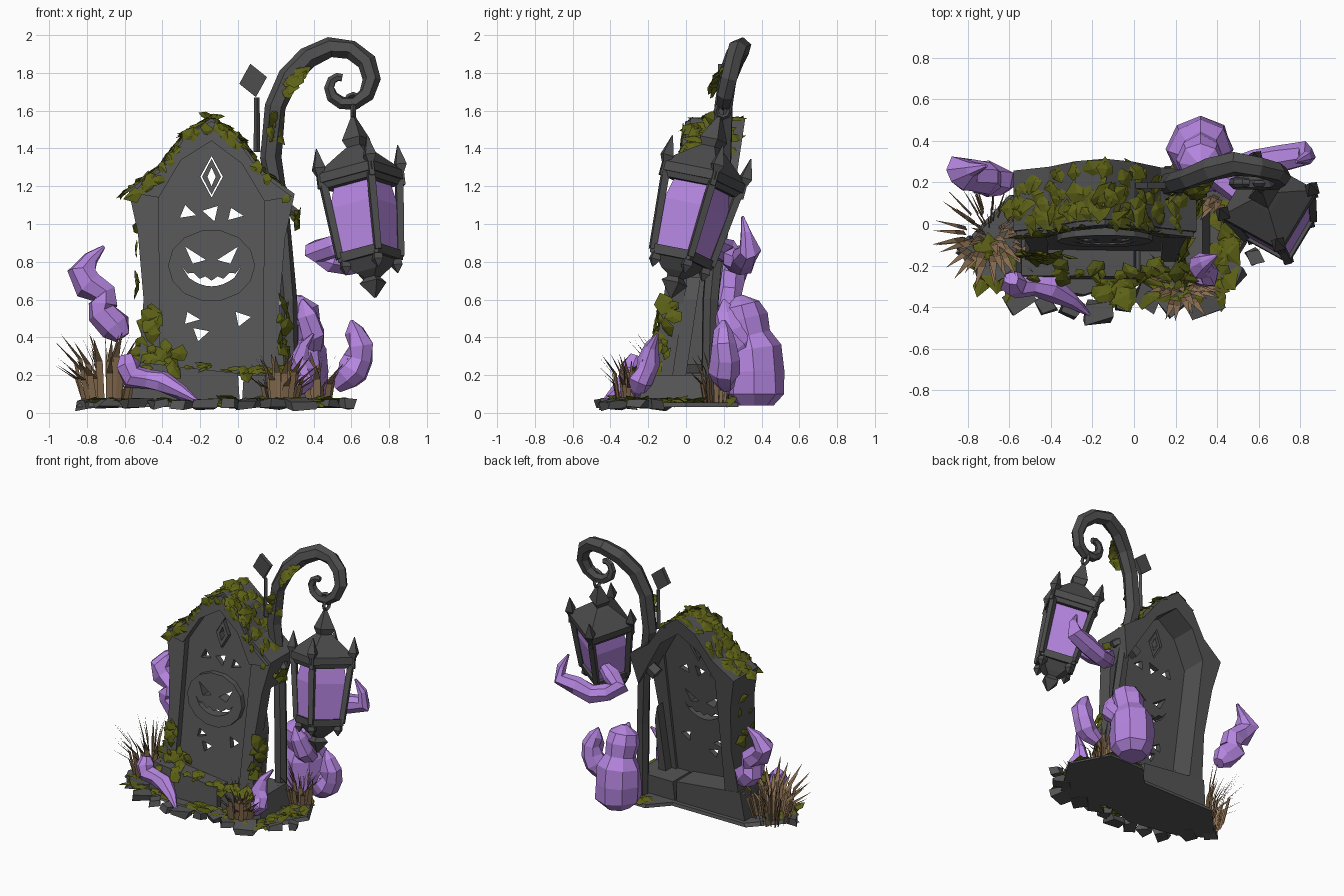
import bpy, bmesh, math, random
from mathutils import Vector, Matrix

if "Cube" in bpy.data.objects:
    bpy.data.objects.remove(bpy.data.objects["Cube"])

random.seed(7)
LEAN = 0.15  # the headstone leans back
MID = -0.14  # its mirror axis


def material(name, rgb):
    m = bpy.data.materials.new(name)
    m.diffuse_color = (*rgb, 1)
    m.use_nodes = True
    m.node_tree.nodes["Principled BSDF"].inputs["Base Color"].default_value = m.diffuse_color
    return m


STONE = material("dark stone", (0.09, 0.09, 0.09))
IRON = material("dark iron", (0.075, 0.075, 0.075))
MOSS = material("moss green", (0.11, 0.12, 0.008))
SPIRIT = material("spirit purple", (0.46, 0.235, 0.74))
GRASS = material("dry grass", (0.25, 0.155, 0.08))


def jit(s):
    return random.uniform(-s, s)


def finish(name, bm, mat, matrix=None):
    bmesh.ops.recalc_face_normals(bm, faces=bm.faces)
    me = bpy.data.meshes.new(name)
    bm.to_mesh(me)
    bm.free()
    me.materials.append(mat)
    if matrix:
        me.transform(matrix)
    bpy.context.collection.objects.link(bpy.data.objects.new(name, me))


def plate(name, loops, y0, y1, mat, lean=LEAN):
    """Extruded x/z outline; loops after the first are holes."""
    bm = bmesh.new()
    caps = [[], []]
    for loop in loops:
        rows = [[bm.verts.new((x, y + lean * z, z)) for x, z in loop] for y in (y0, y1)]
        n = len(loop)
        for i in range(n):
            j = (i + 1) % n
            for k in (0, 1):
                caps[k].append(bm.edges.new((rows[k][i], rows[k][j])))
            bm.faces.new((rows[0][i], rows[0][j], rows[1][j], rows[1][i]))
    for edges in caps:
        bmesh.ops.triangle_fill(bm, use_beauty=True, edges=edges)
    finish(name, bm, mat)


def tube(name, path, radii, mat, sides=6, jitter=0.0, matrix=None, turn=0.0):
    """Sweep a polygon along a path with a radius at each point."""
    bm = bmesh.new()
    pts = [Vector(p) for p in path]
    rings, side, last = [], None, None
    for i, p in enumerate(pts):
        t = (pts[min(i + 1, len(pts) - 1)] - pts[max(i - 1, 0)]).normalized()
        if side is None:
            side = t.cross(Vector((0, 1, 0))).normalized()
        else:
            side = last.rotation_difference(t) @ side
        last = t
        up = t.cross(side)
        ring = []
        for k in range(sides):
            a = math.tau * k / sides + turn
            r = radii[i] * (1 + jit(jitter))
            ring.append(bm.verts.new(p + side * math.cos(a) * r + up * math.sin(a) * r))
        rings.append(ring)
    for a, b in zip(rings, rings[1:]):
        for k in range(sides):
            j = (k + 1) % sides
            bm.faces.new((a[k], a[j], b[j], b[k]))
    bm.faces.new(rings[0])
    bm.faces.new(rings[-1])
    finish(name, bm, mat, matrix)


def wisp(name, r, *path):
    """Crumpled smoke strand: a tube with wobbling midpoints and a pointed end."""
    pts = [Vector(path[0])]
    for p in path[1:]:
        p = Vector(p)
        pts += [pts[-1].lerp(p, 0.5) + Vector((jit(.02), jit(.01), jit(.01))), p]
    n = len(pts) - 1
    radii = [r * min(1, .6 + 3 * i / n, .12 + 3.2 * (1 - i / n)) for i in range(n + 1)]
    tube(name, pts, radii, SPIRIT, 7, .2)


def moss(name, a, b, normal, count, size=.05, spread=.04):
    """Crumpled leaf sheets scattered along a segment of a surface."""
    bm = bmesh.new()
    a, b, normal = Vector(a), Vector(b), Vector(normal).normalized()
    for _ in range(count):
        off = Vector((jit(spread), jit(spread), jit(spread)))
        c = a.lerp(b, random.random()) + off - normal * off.dot(normal)
        nrm = (normal + Vector((jit(.4), jit(.4), jit(.4)))).normalized()
        u = nrm.orthogonal().normalized()
        w = nrm.cross(u)
        s = size * random.uniform(.6, 1.3)
        mid = bm.verts.new(c + nrm * s * .25)
        rim = []
        for k in range(5):
            ang, r = k * math.tau / 5 + jit(.4), s * random.uniform(.6, 1.3)
            rim.append(bm.verts.new(c + (u * math.cos(ang) + w * math.sin(ang)) * r))
        for k in range(5):
            bm.faces.new((mid, rim[k], rim[(k + 1) % 5]))
    finish(name, bm, MOSS)


def grass(name, x, y, radius, height, count):
    bm = bmesh.new()
    for _ in range(count):
        a, d = random.uniform(0, math.tau), radius * math.sqrt(random.random())
        out = Vector((math.cos(a), math.sin(a), 0))
        root = Vector((x, y, .04)) + out * d * .7
        h = height * random.uniform(.45, 1)
        w = Vector((-out.y, out.x, 0)).lerp(Vector((1, 0, 0)), .4) * .018
        mid = root + out * d * .25 + Vector((0, 0, h * .65))
        tip = root + out * (d * .8 + .02) + Vector((0, 0, h))
        v = [bm.verts.new(p) for p in (root - w, root + w, mid + w, mid - w, tip)]
        bm.faces.new(v[:4])
        bm.faces.new((v[3], v[2], v[4]))
    finish(name, bm, GRASS)


# ground slab and plinth
ground = [(-.86, -.14), (-.62, -.28), (-.25, -.35), (-.02, -.28), (.2, -.36), (.4, -.32),
          (.6, 0), (.45, .28), (.15, .28), (.02, .14), (-.6, .14)]
bm = bmesh.new()
for z, s in ((.03, 1), (.055, .97)):
    bm.faces.new([bm.verts.new((x * s, y * s, z)) for x, y in ground])
bmesh.ops.bridge_loops(bm, edges=bm.edges[:])
finish("ground_slab", bm, STONE)
plate("plinth_left", [[(-.57, .04), (.01, .04), (0, .21), (-.54, .27)]], -.27, .1, STONE, .08)
plate("plinth_right", [[(.02, .04), (.37, .04), (.33, .2), (.03, .2)]], -.25, .1, STONE, .08)


# arched headstone frame, half profiles mirrored about its axis
def mirrored(half):
    return [(MID - x, z) for x, z in half] + [(MID + x, z - .02) for x, z in reversed(half) if x]


outer = mirrored([(.39, .2), (.36, .6), (.39, .95), (.44, 1.18), (.27, 1.3), (.14, 1.48), (0, 1.56)])
inner = mirrored([(.27, .2), (.28, 1.14), (.16, 1.34), (0, 1.44)])
plate("headstone_frame_front", [outer + inner[::-1]], -.21, -.1, STONE)
# the rear right of the frame is broken away below the shoulder
plate("headstone_frame_rear", [outer[:11] + inner[5::-1]], -.1, .08, STONE)
plate("broken_wall", [[(.17, .18), (.23, .18), (.22, .6), (.19, .72)]], -.1, -.03, STONE)
trim = [(MID + (x - MID) * .97, z - .015) for x, z in outer[3:10]]
plate("arch_trim", [trim + inner[-2:0:-1]], -.235, -.2, STONE)


# pierced panel with carved face
def ring(x, z, rx, rz, n, turn=0.0):
    return [(x + rx * math.cos(turn + i * math.tau / n), z + rz * math.sin(turn + i * math.tau / n)) for i in range(n)]


eye = [(.14, .88), (.03, .81), (.1, .79)]
smile = [(u / 5 * .16, .7 + .06 * (u / 5) ** 2 + (.02 if u % 2 else 0)) for u in range(-5, 6)]
smile += [(u / 5 * .15, .67 + .07 * (u / 5) ** 2) for u in range(4, -5, -1)]
face = [[(MID + x, z) for x, z in p] for p in (eye, [(-x, z) for x, z in eye], smile)]
shards = [ring(x, z, .05, .045 + jit(.01), 3, x * 9) for x, z in
          ((-.27, 1.06), (-.02, 1.05), (-.14, 1.06), (-.25, .5), (.02, .5), (-.2, .42))]
panel = [(MID + (x - MID) * 1.04, z + .01) for x, z in inner]
plate("back_panel", [panel, ring(MID, 1.25, .06, .11, 4)] + shards + face, -.16, -.12, STONE)
plate("carved_face", [ring(MID, .78, .23, .19, 14)] + face, -.2, -.155, STONE)
plate("diamond_ornament", [ring(MID, 1.25, .05, .095, 4), ring(MID, 1.25, .022, .05, 4)], -.18, -.13, STONE)

# lamp post ending in a spiral hook
post = [(.28, .12, .04), (.27, .13, .6), (.23, .17, 1.05), (.17, .19, 1.35), (.2, .2, 1.62), (.27, .22, 1.78),
        (.37, .26, 1.88)]
for i in range(12):
    a, r = math.radians(110 - i * 34), .2 - .0155 * i
    post.append((.555 + r * math.cos(a), max(.2, .29 - .02 * i), 1.745 + r * math.sin(a)))
tube("lamp_post", post, [.046] * 3 + [.057] * 4 + [.056 - .0033 * i for i in range(12)], IRON, 6, .1)
tube("post_bracket", [(.12, .17, 1.02), (.24, .17, 1.1), (.31, .13, 1.05)], [.05, .05, .03], IRON, 5, .1)
tube("spear_rod", [(.1, .19, 1.38), (.1, .19, 1.67)], [.018, .014], IRON, 4)
plate("spear_tip", [ring(.08, 1.76, .075, .09, 4, .2)], .17, .2, IRON, 0)

# chain links between hook and lantern
for i in range(2):
    bpy.ops.mesh.primitive_torus_add(major_segments=8, minor_segments=4, major_radius=.036, minor_radius=.014,
                                     location=(.61, .195, 1.65 - i * .05), rotation=(math.pi / 2, 0, i * math.pi / 2))
    bpy.context.object.name = f"chain_link_{i + 1}"
    bpy.context.object.data.materials.append(IRON)

# hanging lantern, built upright below its origin then tilted
axis = Vector((-.12, .27, 1)).normalized()
L = (Matrix.Translation((.61, .18, 1.57)) @ Vector((0, 0, 1)).rotation_difference(axis).to_matrix().to_4x4()
     @ Matrix.Rotation(math.radians(-30), 4, 'Z'))


def square(name, zs, halves, mat, jitter=0.0):
    tube(name, [(0, 0, z) for z in zs], [h * math.sqrt(2) for h in halves], mat, 4, jitter, L, math.pi / 4)


square("lantern_roof", (-.36, -.31, -.19, -.17, -.13, 0), (.17, .17, .06, .04, .055, .008), IRON)
square("lantern_eave", (-.39, -.35), (.15, .165), IRON)
square("lantern_floor", (-.8, -.75), (.125, .13), IRON)
square("lantern_bottom", (-.8, -.86, -.89, -.92, -1), (.1, .06, .03, .05, .005), IRON, .1)
square("lantern_glow", (-.77, -.5, -.39), (.11, .128, .11), SPIRIT, .05)
for sx in (-1, 1):
    for sy in (-1, 1):
        def corner(name, h0, h1, zs, radii):
            steps = [h0 + (h1 - h0) * i / (len(zs) - 1) for i in range(len(zs))]
            tube(name, [(sx * h, sy * h, z) for h, z in zip(steps, zs)], radii, IRON, 4, 0, L)
        corner("lantern_corner_bar", .147, .118, (-.37, -.78), (.027, .024))
        corner("lantern_corner_spike", .158, .158, (-.39, -.32, -.28, -.17), (.02, .02, .042, .003))
        corner("lantern_foot", .1, .1, (-.78, -.83, -.87), (.025, .035, .004))

# drifting spirit wisps
wisp("wisp_left", .082, (-.61, .2, .4), (-.72, .22, .53), (-.71, .23, .63), (-.83, .25, .75), (-.71, .28, .88))
wisp("wisp_front_left", .06, (-.59, -.26, .3), (-.56, -.29, .19), (-.4, -.31, .16), (-.21, -.44, .06))
wisp("wisp_front_right", .056, (.28, -.26, .1), (.36, -.24, .17), (.32, -.2, .27), (.4, -.15, .42))
wisp("wisp_right", .075, (.52, .22, .14), (.61, .2, .22), (.65, .2, .36), (.6, .2, .49))
wisp("wisp_lantern", .064, (.62, .1, .92), (.42, .22, .85), (.58, .3, .8), (.83, .33, .86), (.78, .3, 1.04))
wisp("spirit_arm", .068, (.38, .33, .3), (.4, .23, .42), (.34, .2, .6))
body = [(.04, .1), (.1, .155), (.22, .165), (.34, .15), (.41, .11), (.5, .12), (.57, .1), (.62, .02)]
tube("spirit_body", [(.32, .36 - max(0, z - .3) * .25, z) for z, r in body], [r for z, r in body], SPIRIT, 8, .06)

# fallen stone chips along the front edge of the slab
for i in range(12):
    s, t = random.uniform(.07, .14), i / 11
    bm = bmesh.new()
    bmesh.ops.create_cube(bm, size=1)
    for v in bm.verts:
        v.co = [c * k * (1 + jit(.35)) for c, k in zip(v.co, (s * 1.1, s * .9, .045))]
    place = (-.8 + 1.38 * t, -.13 - .28 * math.sin(math.pi * t) ** .6 + jit(.05), .048)
    finish(f"stone_chip_{i + 1}", bm, STONE, Matrix.Translation(place) @ Matrix.Rotation(jit(3), 4, 'Z')
           @ Matrix.Rotation(jit(.2), 4, 'X'))

# moss along the arch top: rows across its depth, and a fringe hanging over the front
for i in range(3, 9):
    (x0, z0), (x1, z1) = outer[i], outer[i + 1]
    for j, y in enumerate((-.16, -.08, .0)):
        moss(f"moss_arch_{i}_{j}", (x0, y + LEAN * z0, z0), (x1, y + LEAN * z1, z1), (z0 - z1, 0, x1 - x0),
             8 - 2 * j if i < 8 else 3, .053)
    moss(f"moss_fringe_{i}", (x0, LEAN * z0 - .24, z0 - .04), (x1, LEAN * z1 - .24, z1 - .04), (0, -1, .15),
         5 if i < 7 else 2, .04, .02)
# moss on pillars, plinth, ground and post
moss("moss_left_pillar", (-.5, -.17, .25), (-.46, -.13, .58), (-.3, -1, 0), 14)
moss("moss_panel_foot", (-.42, -.16, .3), (-.3, -.16, .3), (0, -1, .2), 5)
moss("moss_left_side", (-.53, 0, .3), (-.54, .08, 1.1), (-1, 0, 0), 12, .04, .09)
moss("moss_right_pillar", (.24, -.14, .25), (.24, -.1, .6), (1, -.6, 0), 12)
moss("moss_shoulder", (.3, .03, 1.1), (.31, .08, 1.02), (1, -.3, 0), 5, .045)
moss("moss_plinth_edge", (-.55, -.24, .26), (.32, -.23, .21), (0, -.6, 1), 24)
moss("moss_ground_front", (-.68, -.27, .06), (.45, -.32, .06), (0, 0, 1), 46, .06, .06)
moss("moss_ground_left", (-.82, -.13, .06), (-.62, -.2, .06), (0, 0, 1), 10, .06, .05)
moss("moss_ground_right", (.42, -.25, .06), (.5, .1, .06), (0, 0, 1), 22, .06, .07)
moss("moss_ground_back", (.1, .24, .06), (.42, .2, .06), (0, 0, 1), 14)
moss("moss_hook", (.23, .17, 1.7), (.31, .18, 1.8), (-.3, -.7, .7), 14)
moss("moss_post", (.19, .15, 1.4), (.2, .15, 1.55), (.6, -.7, 0), 9, .04)

# dry grass clumps
grass("grass_left", -.69, -.05, .19, .4, 70)
grass("grass_front_right", .22, -.29, .13, .29, 36)
grass("grass_back_right", .42, .16, .11, .32, 30)
